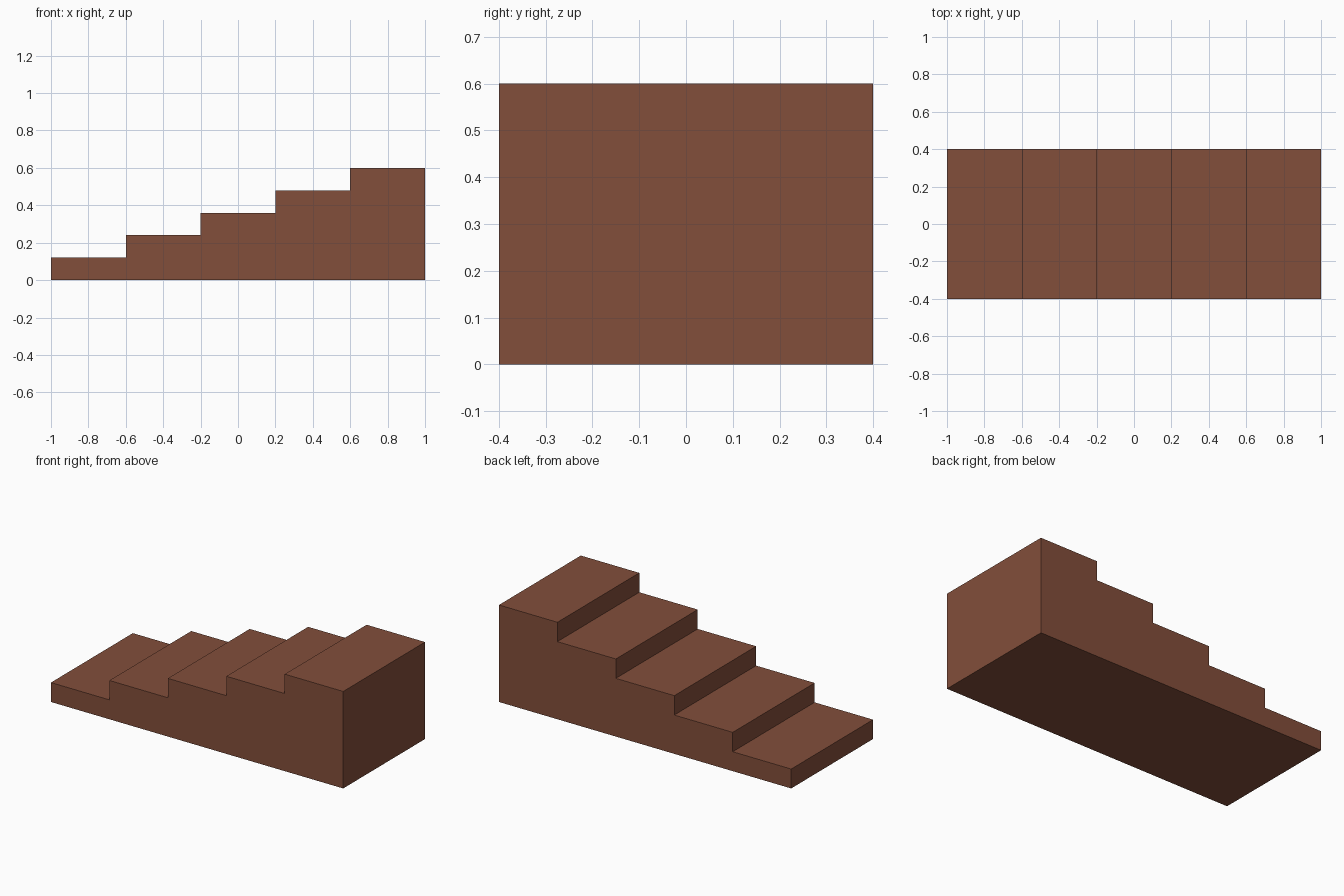
import bpy
import bmesh

if "Cube" in bpy.data.objects:
    bpy.data.objects.remove(bpy.data.objects["Cube"])

STEPS, RUN, RISE, WIDTH = 5, 0.4, 0.12, 0.8

# Brown material
brown = bpy.data.materials.new("brown")
brown.diffuse_color = (0.225, 0.077, 0.043, 1.0)
brown.use_nodes = True
brown.node_tree.nodes["Principled BSDF"].inputs["Base Color"].default_value = brown.diffuse_color

# Stair side profile, from the low end up to the tall end
profile = [(1.0, 0.0), (-1.0, 0.0)]
for i in range(STEPS):
    x, z = -1.0 + i * RUN, (i + 1) * RISE
    profile += [(x, z), (x + RUN, z)]
profile.reverse()

# Solid staircase: extrude the profile across the width
bm = bmesh.new()
side = bm.faces.new([bm.verts.new((x, -WIDTH / 2, z)) for x, z in profile])
extruded = bmesh.ops.extrude_face_region(bm, geom=[side], use_keep_orig=True)
new_verts = [v for v in extruded["geom"] if isinstance(v, bmesh.types.BMVert)]
bmesh.ops.translate(bm, verts=new_verts, vec=(0, WIDTH, 0))
bmesh.ops.recalc_face_normals(bm, faces=bm.faces)

mesh = bpy.data.meshes.new("staircase")
bm.to_mesh(mesh)
bm.free()
mesh.materials.append(brown)
staircase = bpy.data.objects.new("staircase", mesh)
bpy.context.collection.objects.link(staircase)
